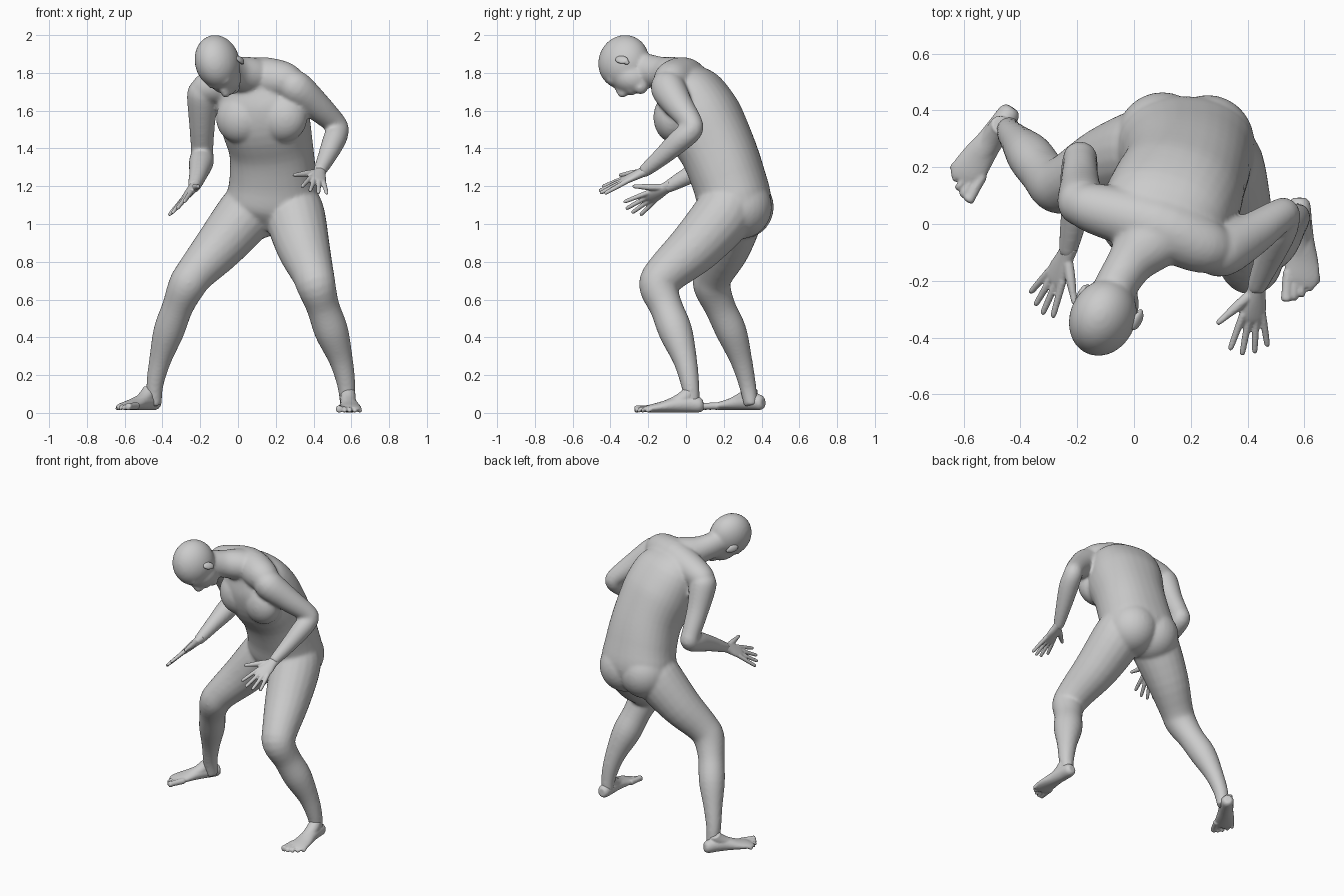
import bpy, bmesh, math
from mathutils import Vector, Matrix

V = Vector


def catmull(rows, steps=4):
    """Smoothly resample rows of numbers."""
    p = [rows[0]] + list(rows) + [rows[-1]]
    out = []
    for i in range(1, len(p) - 2):
        for k in range(steps):
            t = k / steps
            out.append([0.5 * (2 * b + (c - a) * t + (2 * a - 5 * b + 4 * c - d) * t * t
                               + (3 * b - a - 3 * c + d) * t ** 3)
                        for a, b, c, d in zip(*p[i - 1:i + 3])])
    out.append(list(rows[-1]))
    return out


def tube(bm, rows, hint=(1, 0, 0), hint_end=None, sides=20, power=1.0):
    """Loft ellipses; each row is x, y, z, half width, half depth."""
    rows = catmull([r if len(r) == 5 else (*r, r[3]) for r in rows])
    h0, h1 = V(hint), V(hint_end or hint)
    pts = [V(r[:3]) for r in rows]
    rings = []

    def sq(v):
        return math.copysign(abs(v) ** power, v)
    for i, r in enumerate(rows):
        t = (pts[min(i + 1, len(pts) - 1)] - pts[max(i - 1, 0)]).normalized()
        h = h0.lerp(h1, i / (len(rows) - 1))
        a = (h - t * h.dot(t)).normalized()
        b = t.cross(a)
        rings.append([bm.verts.new(pts[i] + a * r[3] * sq(math.cos(w)) + b * r[4] * sq(math.sin(w)))
                      for w in (2 * math.pi * k / sides for k in range(sides))])
    for lo, hi in zip(rings, rings[1:]):
        for k in range(sides):
            n = (k + 1) % sides
            bm.faces.new((lo[k], lo[n], hi[n], hi[k]))
    bm.faces.new(rings[0][::-1])
    bm.faces.new(rings[-1])


def ball(bm, centre, radii, axes=None):
    m = Matrix.Translation(centre)
    if axes:
        m = m @ Matrix(axes).transposed().to_4x4()
    bmesh.ops.create_uvsphere(bm, u_segments=28, v_segments=18, radius=1,
                              matrix=m @ Matrix.Diagonal((*radii, 1)))


def finish(name, bm, voxel, smooth):
    """Fuse the overlapping volumes into one soft skin."""
    bmesh.ops.recalc_face_normals(bm, faces=bm.faces)
    me = bpy.data.meshes.new(name)
    bm.to_mesh(me)
    bm.free()
    ob = bpy.data.objects.new(name, me)
    bpy.context.collection.objects.link(ob)
    r = ob.modifiers.new("fuse", 'REMESH')
    r.mode = 'VOXEL'
    r.voxel_size = voxel
    r.use_smooth_shade = True
    s = ob.modifiers.new("soften", 'SMOOTH')
    s.factor = 0.5
    s.iterations = smooth
    return ob


body = bmesh.new()

# Torso, twisted from hips to shoulders
tube(body, [(.165, .285, .98, .14, .12), (.18, .265, 1.09, .24, .19),
            (.185, .225, 1.24, .23, .195), (.175, .165, 1.40, .222, .20),
            (.14, .08, 1.56, .235, .213), (.10, .02, 1.70, .22, .175),
            (.08, -.03, 1.79, .15, .10)], (1, 0, 0), (.95, -.3, 0), 32, .88)
# Shoulder yoke
tube(body, [(-.20, .075, 1.70, .07), (-.14, .055, 1.725, .09), (.08, -.005, 1.772, .11),
            (.23, -.07, 1.762, .103), (.30, -.09, 1.735, .08)], (0, 1, 0))
# Chest and buttocks
chest_axes = (V((.95, -.3, 0)), V((.3, .95, 0)), V((0, 0, 1)))
ball(body, (.015, -.02, 1.56), (.135, .105, .135), chest_axes)
ball(body, (.235, -.065, 1.565), (.135, .105, .135), chest_axes)
for x, y in ((.10, .295), (.26, .285)):
    ball(body, (x, y, 1.09), (.165, .17, .17))

# Arms
tube(body, [(-.175, .06, 1.735, .06), (-.185, .075, 1.69, .085), (-.19, .14, 1.54, .070),
            (-.19, .215, 1.40, .060), (-.19, .228, 1.355, .062), (-.195, .16, 1.325, .066),
            (-.21, .03, 1.265, .050), (-.23, -.08, 1.205, .036), (-.24, -.11, 1.19, .03)])
tube(body, [(.26, -.09, 1.755, .07), (.305, -.095, 1.72, .093), (.41, -.04, 1.63, .078),
            (.512, .028, 1.535, .060), (.527, .028, 1.495, .060), (.51, -.03, 1.445, .062),
            (.47, -.13, 1.355, .049), (.435, -.215, 1.285, .036), (.43, -.24, 1.272, .03)],
     (1, 0, .5))

# Legs
tube(body, [(.09, .26, 1.12, .14), (.04, .255, 1.05, .155), (-.10, .21, .88, .133),
            (-.225, .148, .74, .105), (-.272, .138, .67, .099), (-.32, .18, .56, .083),
            (-.367, .24, .43, .082), (-.412, .292, .28, .059), (-.44, .325, .15, .046),
            (-.442, .345, .04, .038)])
tube(body, [(.27, .24, 1.14, .145), (.30, .20, 1.05, .16), (.345, .05, .88, .142),
            (.395, -.105, .74, .113), (.415, -.145, .67, .104), (.45, -.105, .56, .088),
            (.495, -.055, .43, .09), (.545, -.005, .28, .064), (.573, .022, .15, .049),
            (.578, .035, .04, .038)])

# Head, bowed forward and turned
f = V((.15, -.27, -.95)).normalized()
u = V((-.47, -.81, .30))
u = (u - f * u.dot(f)).normalized()
s = u.cross(f)
C = V((-.11, -.33, 1.858))


def at(side, up, fwd):
    return C + s * side + u * up + f * fwd


ax = (s, u, f)
ball(body, C, (.114, .139, .145), ax)
ball(body, at(0, -.06, .075), (.085, .105, .087), ax)
ball(body, at(0, -.14, .115), (.040, .037, .039), ax)
ball(body, at(0, .02, .125), (.07, .02, .02), ax)
tube(body, [(*at(0, .0, .14), .014), (*at(0, -.04, .172), .021),
            (*at(0, -.055, .155), .026)], s)
ball(body, at(0, -.095, .148), (.034, .02, .02), ax)
# Neck, flaring into the shoulders
tube(body, [(.09, .0, 1.76, .16, .11), (.04, -.07, 1.785, .12, .10),
            (-.015, -.14, 1.80, .084, .087), (-.065, -.22, 1.82, .075, .085),
            (-.10, -.29, 1.84, .07, .08)], s)
finish("body", body, .009, 14)

# Ears
for name, k in (("left_ear", 1), ("right_ear", -1)):
    bm = bmesh.new()
    flare = (s - f * .4 * k).normalized()
    side = u.cross(flare)
    ball(bm, at(.113 * k, -.045, .01), (.012, .038, .024), (flare, u, side))
    ball(bm, at(.107 * k, -.074, .018), (.010, .016, .013), (flare, u, side))
    finish(name, bm, .004, 2)


# Hands: palm, four fingers and a thumb
def hand(name, wrist, along, across):
    bm = bmesh.new()
    w, d, c = V(wrist), V(along).normalized(), V(across).normalized()

    def p(a, b):
        return w + d * a + c * b
    tube(bm, [(*p(-.03, 0), .032, .029), (*p(.02, 0), .035, .025), (*p(.07, 0), .045, .021),
              (*p(.115, 0), .047, .016), (*p(.135, 0), .036, .011)], c)
    for off, tip, length in ((-.035, -.062, .118), (-.012, -.016, .138),
                             (.012, .028, .13), (.034, .070, .105)):
        e = .115 + length
        tube(bm, [(*p(.10, off), .014), (*p(.10 + length * .55, (off + tip) / 2), .0125),
                  (*p(e, tip), .010), (*p(e + .008, tip), .004)], c, sides=12)
    tube(bm, [(*p(.02, -.015), .018), (*p(.07, -.06), .018), (*p(.11, -.098), .013),
              (*p(.135, -.122), .010), (*p(.141, -.128), .004)], d + c, sides=12)
    finish(name, bm, .005, 2)


hand("right_hand", (-.235, -.10, 1.195), (-.38, -.81, -.48), (-.62, .56, -.56))
hand("left_hand", (.433, -.225, 1.277), (-.14, -.90, -.41), (.93, 0, -.30))


# Feet: heel to ball, instep, then five toes from big to small
def foot(name, heel, along, inner):
    bm = bmesh.new()
    h, d = V(heel), V(along).normalized()
    c = V((-d.y, d.x, 0)) * inner

    def p(a, b, z):
        return h + d * a + c * b + V((0, 0, z))
    tube(bm, [(*p(0, 0, .05), .022, .025), (*p(.02, 0, .05), .038, .04),
              (*p(.08, 0, .055), .044, .045), (*p(.15, -.004, .05), .048, .040),
              (*p(.22, -.008, .039), .058, .029), (*p(.28, -.008, .031), .063, .021),
              (*p(.31, -.004, .027), .05, .014)], c)
    tube(bm, [(*p(.072, 0, .125), .036, .034), (*p(.09, 0, .095), .04, .04),
              (*p(.14, 0, .066), .04, .035), (*p(.21, 0, .045), .035, .025)], c)
    for k in range(5):
        off = .046 - .027 * k
        r = .02 if k == 0 else .0145 - .0008 * k
        e = .366 - .004 * k * k
        tube(bm, [(*p(.26, off * .85, .032), r), (*p(e - .03, off, .03), r * .9),
                  (*p(e - .008, off, r + .008), r), (*p(e, off, r + .008), r * .5)], c, sides=12)
    finish(name, bm, .006, 3)


foot("right_foot", (-.428, .410, .005), (-.54, -.84, 0), 1)
foot("left_foot", (.583, .092, -.008), (0, -1, 0), -1)
